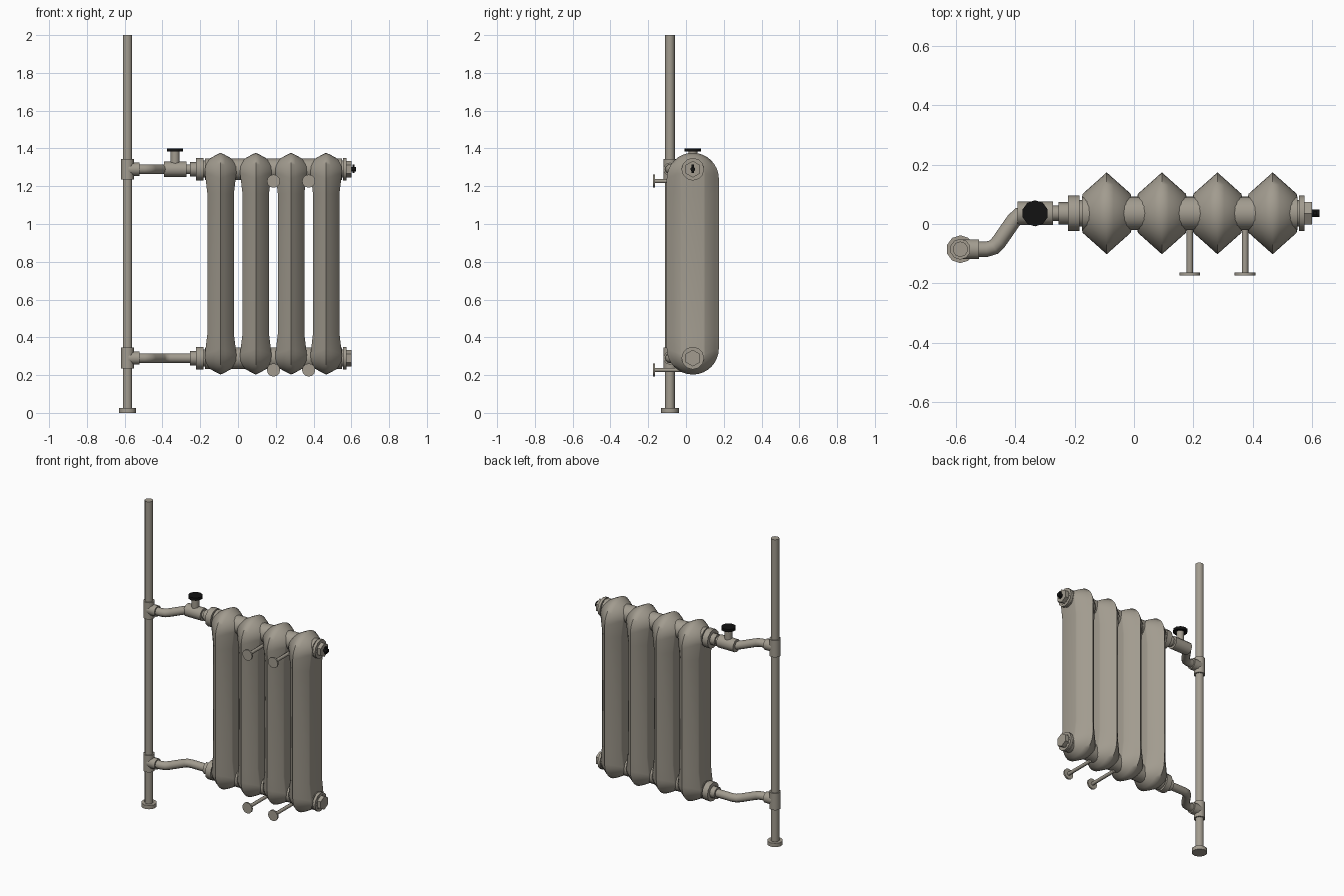
import bpy, bmesh, math
from mathutils import Vector

if "Cube" in bpy.data.objects:
    bpy.data.objects.remove(bpy.data.objects["Cube"])


def material(name, rgb):
    m = bpy.data.materials.new(name)
    m.diffuse_color = (*rgb, 1)
    m.use_nodes = True
    m.node_tree.nodes["Principled BSDF"].inputs["Base Color"].default_value = m.diffuse_color
    return m


METAL = material("warm grey enamel", (0.36, 0.33, 0.275))
BLACK = material("black", (0.006, 0.006, 0.006))
YC = 0.036          # radiator centre plane
PX, PY = -0.585, -0.085   # riser pipe position
LEVELS = (("lower", 0.29), ("upper", 1.29))
SECTIONS = (-0.092, 0.094, 0.281, 0.467)


def smooth(o, angle=40):
    bpy.ops.object.select_all(action='DESELECT')
    o.select_set(True)
    bpy.context.view_layer.objects.active = o
    bpy.ops.object.shade_smooth_by_angle(angle=math.radians(angle))


def rod(name, a, b, r, n=12, mat=METAL, flat=False):
    """Cylinder running from point a to point b."""
    a, b = Vector(a), Vector(b)
    d = b - a
    bpy.ops.mesh.primitive_cylinder_add(vertices=n, radius=r, depth=d.length,
                                        location=(a + b) / 2)
    o = bpy.context.object
    o.rotation_euler = d.to_track_quat('Z', 'Y').to_euler()
    o.name = name
    o.data.materials.append(mat)
    if not flat:
        smooth(o, 50)
    return o


def outline(half, top, bot, steps=8):
    """Rounded loop, as mirrored (y, z) rows from top to bottom on one side."""
    pts = [(half * math.sin(math.pi / 2 * i / steps),
            top - half * (1 - math.cos(math.pi / 2 * i / steps)))
           for i in range(steps + 1)]
    low = [(y, bot + top - z) for y, z in reversed(pts)]
    return pts + [(half, z) for z in (1.16, 0.42)] + low


def section_mesh():
    # rings: depth ratio of x, half depth in y, top, bottom
    rings = [(0.0, 0.138, 1.377, 0.203), (0.28, 0.117, 1.366, 0.214),
             (0.97, 0.066, 1.334, 0.246), (1.0, 0.056, 1.324, 0.256)]
    bm = bmesh.new()

    def xs(k, z):   # narrower waist along the column
        t = min(1, max(0, (abs(z - 0.79) - 0.37) / 0.06))
        return k * (0.070 + 0.013 * t)

    for sx in (-1, 1):
        loops = []
        for k, h, t, b in rings:
            half = outline(h, t, b)
            right = [bm.verts.new((sx * xs(k, z), y, z)) for y, z in half]
            left = [bm.verts.new((sx * xs(k, z), -y, z)) for y, z in half[1:-1]]
            loops.append((right, [right[0]] + left + [right[-1]]))
        for (r0, l0), (r1, l1) in zip(loops, loops[1:]):
            for a, b in ((r0, r1), (l0, l1)):
                for i in range(len(a) - 1):
                    bm.faces.new((a[i], a[i + 1], b[i + 1], b[i]))
        # broad side face in rows
        r, l = loops[-1]
        for i in range(len(r) - 1):
            vs = list(dict.fromkeys((r[i], r[i + 1], l[i + 1], l[i])))
            bm.faces.new(vs)
    bmesh.ops.remove_doubles(bm, verts=bm.verts, dist=0.0001)
    bmesh.ops.recalc_face_normals(bm, faces=bm.faces)
    me = bpy.data.meshes.new("radiator_section")
    bm.to_mesh(me)
    bm.free()
    me.materials.append(METAL)
    return me


# radiator sections
for i, x in enumerate(SECTIONS):
    o = bpy.data.objects.new(f"radiator_section_{i + 1}", section_mesh())
    bpy.context.collection.objects.link(o)
    o.location = (x, YC, 0)
    smooth(o, 60)

# riser pipe with floor flange
rod("riser_pipe", (PX, PY, 0), (PX, PY, 2), 0.026, 10)
rod("floor_flange", (PX, PY, 0), (PX, PY, 0.025), 0.047, 10)

for tag, z in LEVELS:
    def along(name, x0, x1, r, n=12, mat=METAL, flat=False, y=YC):
        return rod(f"{tag}_{name}", (x0, y, z), (x1, y, z), r, n, mat, flat)

    # tee fitting on the riser
    rod(f"{tag}_tee", (PX, PY, z - 0.055), (PX, PY, z + 0.055), 0.035, 10)
    along("tee_branch", PX, -0.522, 0.035, 10, y=PY)

    # S-bent branch pipe
    cu = bpy.data.curves.new(f"{tag}_branch_pipe", 'CURVE')
    cu.dimensions = '3D'
    cu.bevel_depth = 0.026
    cu.bevel_resolution = 3
    sp = cu.splines.new('POLY')
    path = [(-0.55, PY), (-0.497, PY), (-0.472, -0.078), (-0.455, -0.06),
            (-0.405, 0.012), (-0.387, 0.03), (-0.36, YC), (-0.24, YC)]
    sp.points.add(len(path) - 1)
    for p, (x, y) in zip(sp.points, path):
        p.co = (x, y, z, 1)
    o = bpy.data.objects.new(f"{tag}_branch_pipe", cu)
    bpy.context.collection.objects.link(o)
    cu.materials.append(METAL)
    bpy.ops.object.select_all(action='DESELECT')
    o.select_set(True)
    bpy.context.view_layer.objects.active = o
    bpy.ops.object.convert(target='MESH')
    smooth(bpy.context.object, 60)

    # union nut, collar, connecting hubs, end plug
    along("union_nut", -0.255, -0.218, 0.038, 8)
    along("collar", -0.222, -0.183, 0.06)
    along("collar_neck", -0.2, -0.15, 0.045)
    along("hub", -0.175, 0.55, 0.057, 16)
    along("end_neck", 0.54, 0.575, 0.045)
    along("end_collar", 0.556, 0.574, 0.06)
    along("end_plug", 0.57, 0.6, 0.044, 6, flat=True)

    # wall brackets: rod and round plate
    for j, x in enumerate((0.188, 0.374)):
        zb = z - 0.063
        rod(f"{tag}_bracket_rod_{j + 1}", (x, YC, zb), (x, -0.168, zb), 0.011, 8)
        rod(f"{tag}_bracket_plate_{j + 1}", (x, -0.164, zb), (x, -0.174, zb), 0.035)

# shut-off valve with black handwheel
ZU, VX = 1.29, -0.333
rod("valve_body", (-0.392, YC, ZU), (-0.272, YC, ZU), 0.04)
rod("valve_stem", (VX, YC, ZU), (VX, YC, 1.388), 0.024)
rod("valve_handwheel", (VX, YC, 1.383), (VX, YC, 1.401), 0.044, 10, BLACK)

# black bleed valve at the end of the upper hub
rod("bleed_valve", (0.595, YC, ZU), (0.625, YC, ZU), 0.013, 8, BLACK)
bpy.ops.mesh.primitive_cube_add(size=1, location=(0.611, YC, ZU + 0.002))
key = bpy.context.object
key.name = "bleed_key"
key.scale = (0.012, 0.012, 0.044)
key.data.materials.append(BLACK)
